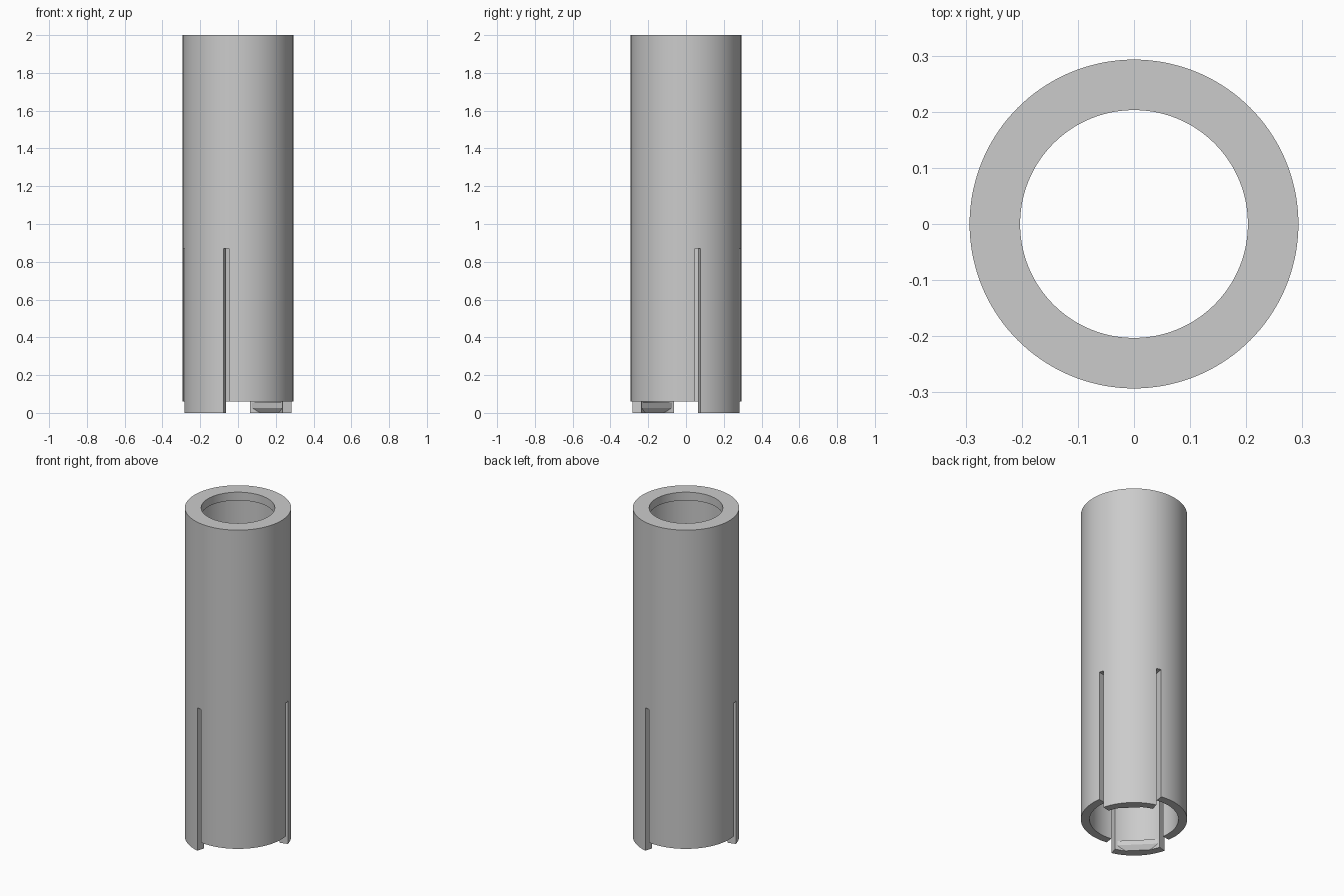
import bpy, bmesh
from math import sin, cos, pi, radians
from mathutils import Matrix

OUTER, BORE, LIP = 0.293, 0.245, 0.203
SKIRT, SLOT_TOP, LIP_Z = 0.06, 0.87, 1.95
FINGER, SLOT = 30, 35.8          # half angles in degrees
AXES = (45, 225)                 # directions of the two fingers

cube = bpy.data.objects.get("Cube")
if cube:
    bpy.data.objects.remove(cube)

grey = bpy.data.materials.new("plain grey")
grey.use_nodes = True
tone = (0.6, 0.6, 0.6, 1)
grey.diffuse_color = tone
grey.node_tree.nodes["Principled BSDF"].inputs["Base Color"].default_value = tone


def make_object(name, bm):
    bmesh.ops.recalc_face_normals(bm, faces=bm.faces)
    mesh = bpy.data.meshes.new(name)
    bm.to_mesh(mesh)
    bm.free()
    mesh.materials.append(grey)
    obj = bpy.data.objects.new(name, mesh)
    bpy.context.collection.objects.link(obj)
    return obj


def lathe(bm, profile, steps=144):
    rings = [[bm.verts.new((r * cos(2 * pi * i / steps), r * sin(2 * pi * i / steps), z))
              for r, z in profile] for i in range(steps)]
    n = len(profile)
    for i in range(steps):
        a, b = rings[i], rings[(i + 1) % steps]
        for j in range(n):
            k = (j + 1) % n
            bm.faces.new((a[j], b[j], b[k], a[k]))


def prism(bm, outline, z0, z1):
    low = [bm.verts.new((x, y, z0)) for x, y in outline]
    high = [bm.verts.new((x, y, z1)) for x, y in outline]
    bm.faces.new(low)
    bm.faces.new(high)
    for i in range(len(outline)):
        k = (i + 1) % len(outline)
        bm.faces.new((low[i], low[k], high[k], high[i]))


def sector(bm, start, end, top, steps=8):
    angles = [radians(start + (end - start) * i / steps) for i in range(steps + 1)]
    outline = [(0.5 * cos(a), 0.5 * sin(a)) for a in angles]
    outline += [(0.1 * cos(a), 0.1 * sin(a)) for a in reversed(angles)]
    prism(bm, outline, -0.1, top)


# Tube with an inward lip at the top
bm = bmesh.new()
lathe(bm, [(OUTER, 0), (OUTER, 2), (LIP, 2), (LIP, LIP_Z), (BORE, LIP_Z), (BORE, 0)])
tube = make_object("tube", bm)

# Slots beside each finger, and the shortened skirt between the fingers
slots, skirt = bmesh.new(), bmesh.new()
for axis in AXES:
    sector(slots, axis + FINGER, axis + SLOT, SLOT_TOP)
    sector(slots, axis - SLOT, axis - FINGER, SLOT_TOP)
    middle = (FINGER + SLOT) / 2
    sector(skirt, axis + middle, axis + 180 - middle, SKIRT, 24)
cutters = [make_object("slot_cutter", slots), make_object("skirt_cutter", skirt)]
for cutter in cutters:
    cutter.hide_render = True
    mod = tube.modifiers.new(cutter.name, 'BOOLEAN')
    mod.operation = 'DIFFERENCE'
    mod.solver = 'EXACT'
    mod.object = cutter
bpy.context.view_layer.update()
graph = bpy.context.evaluated_depsgraph_get()
result = bpy.data.meshes.new_from_object(tube.evaluated_get(graph))
tube.modifiers.clear()
tube.data = result
tube.data.name = "tube"
for cutter in cutters:
    bpy.data.objects.remove(cutter)

# Catches: bore segments with a flat inner face, chamfered underneath
parts = [tube]
for name, axis in zip(("back_catch", "front_catch"), AXES):
    bm = bmesh.new()
    arc = [radians(-28 + 56 * i / 20) for i in range(21)]
    prism(bm, [((BORE + 0.002) * cos(a), (BORE + 0.002) * sin(a)) for a in arc], 0, 0.055)
    bmesh.ops.bisect_plane(bm, geom=bm.verts[:] + bm.edges[:] + bm.faces[:],
                           plane_co=(0.216, 0, 0.03), plane_no=(-0.03, 0, -0.02),
                           clear_outer=True)
    rim = [e for e in bm.edges if e.is_boundary]
    bmesh.ops.holes_fill(bm, edges=rim)
    bm.transform(Matrix.Rotation(radians(axis), 4, 'Z'))
    parts.append(make_object(name, bm))

# Smooth round walls, keep the edges crisp
bpy.ops.object.select_all(action='DESELECT')
for part in parts:
    part.select_set(True)
bpy.context.view_layer.objects.active = tube
bpy.ops.object.shade_smooth_by_angle(angle=radians(30))
